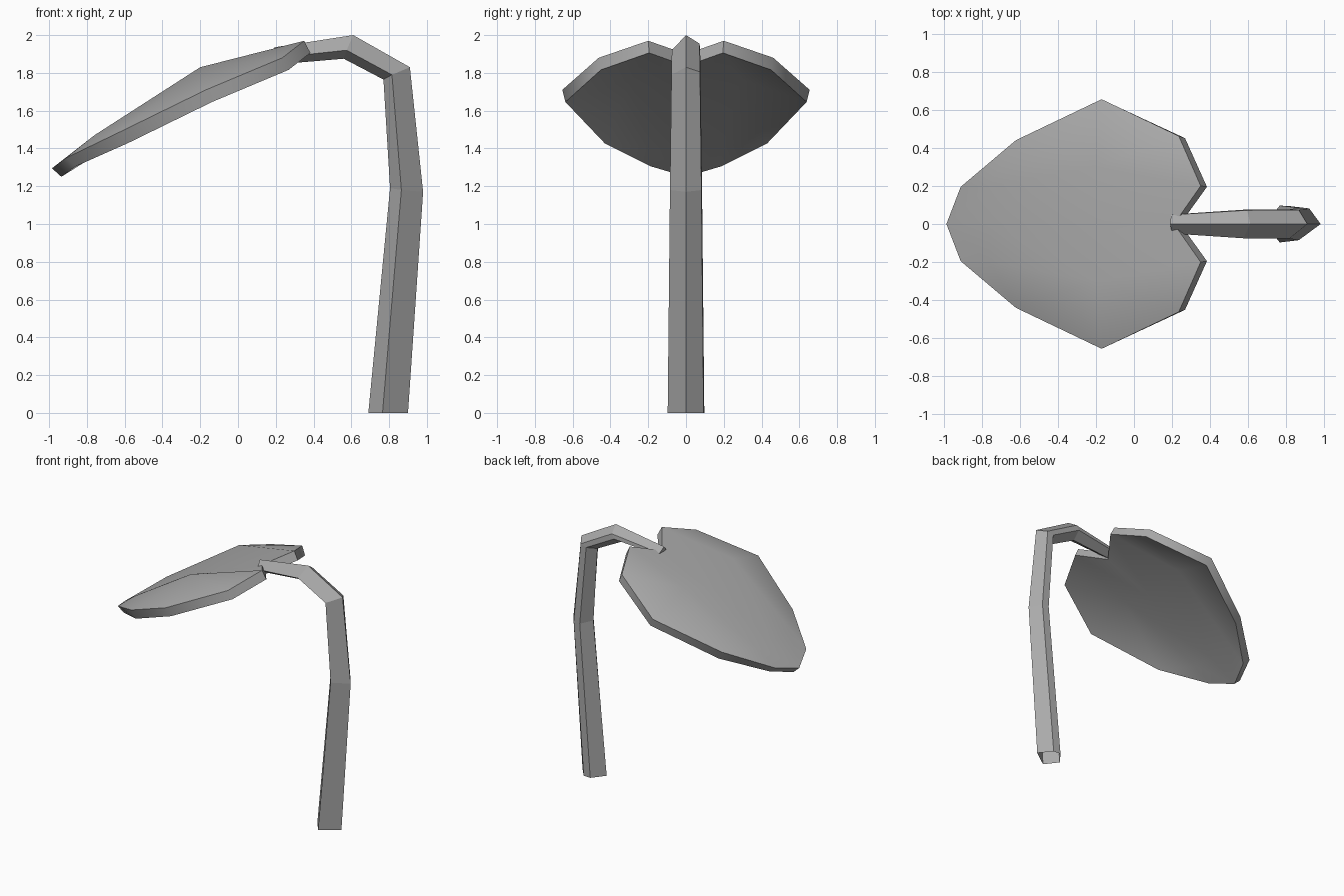
import bpy, bmesh
from mathutils import Vector

cube = bpy.data.objects.get("Cube")
if cube:
    bpy.data.objects.remove(cube)

grey = bpy.data.materials.new("plain_grey")
grey.use_nodes = True
colour = (0.4, 0.4, 0.4, 1)
grey.diffuse_color = colour
grey.node_tree.nodes["Principled BSDF"].inputs["Base Color"].default_value = colour


def finish(name, bm):
    """Turn a bmesh into a coloured object."""
    bmesh.ops.recalc_face_normals(bm, faces=bm.faces)
    mesh = bpy.data.meshes.new(name)
    bm.to_mesh(mesh)
    bm.free()
    mesh.materials.append(grey)
    obj = bpy.data.objects.new(name, mesh)
    bpy.context.collection.objects.link(obj)
    return obj


# Stem: five-sided rings, each given by its outer ridge, side corner and inner
# ridge as (x, z), plus its half width; the back has one more corner, which
# squares off the section. The foot is left open.
rings = [
    ((.90, 0), (.765, 0), (.69, 0), .097),
    ((.98, 1.17), (.865, 1.18), (.805, 1.19), .085),
    ((.91, 1.83), (.815, 1.79), (.77, 1.765), .077),
    ((.61, 2.0), (.575, 1.92), (.56, 1.875), .075),
    ((.19, 1.935), (.2, 1.88), (.205, 1.845), .05),
]
bm = bmesh.new()
loops = []
for (ox, oz), (sx, sz), (ix, iz), width in rings:
    points = [(ox, 0, oz), (sx, -width, sz), (ix, 0, iz), (sx, width, sz),
              (ox + ix - sx, width * .96, oz + iz - sz)]
    loops.append([bm.verts.new(p) for p in points])
for low, high in zip(loops, loops[1:]):
    for i in range(5):
        j = (i + 1) % 5
        bm.faces.new((low[i], low[j], high[j], high[i]))
bm.faces.new(loops[-1])
finish("stem", bm)

# Leaf: one half of the upper surface, then its mirror across y = 0
half = {
    "tip": (-.985, 0, 1.295), "rim1": (-.91, .195, 1.35),
    "rim2": (-.62, .44, 1.49), "rim3": (-.17, .655, 1.71),
    "rim4": (.235, .462, 1.88), "lobe": (.35, .2, 1.97),
    "notch": (.21, 0, 1.90), "vein1": (-.76, 0, 1.445),
    "vein2": (-.2, 0, 1.73), "bulge1": (-.76, .2, 1.47),
    "bulge2": (-.2, .3, 1.83),
}
patches = ["tip vein1 bulge1 rim1", "rim1 bulge1 rim2",
           "bulge1 bulge2 rim2", "bulge2 rim3 rim2",
           "vein1 vein2 bulge2 bulge1", "vein2 notch lobe",
           "vein2 lobe bulge2", "bulge2 lobe rim4", "bulge2 rim4 rim3"]
bm = bmesh.new()
for sign in (1, -1):
    verts = {k: bm.verts.new((x, sign * y, z)) for k, (x, y, z) in half.items()}
    for patch in patches:
        bm.faces.new([verts[k] for k in patch.split()])
bmesh.ops.remove_doubles(bm, verts=bm.verts, dist=.001)
bmesh.ops.recalc_face_normals(bm, faces=bm.faces)

# Leaf thickness: the underside is the same sheet moved along the tilt,
# which is steeper at the tip
out = bmesh.ops.extrude_face_region(bm, geom=bm.faces[:], use_keep_orig=True)
for v in out["geom"]:
    if isinstance(v, bmesh.types.BMVert):
        if v.co.x < -.9:
            v.co += Vector((.05, -.05 * v.co.y, -.045))
        else:
            v.co += Vector((.033, -.025 * v.co.y, -.064))
leaf = finish("leaf", bm)
bpy.ops.object.select_all(action="DESELECT")
leaf.select_set(True)
bpy.context.view_layer.objects.active = leaf
bpy.ops.object.shade_smooth_by_angle(angle=.9)
